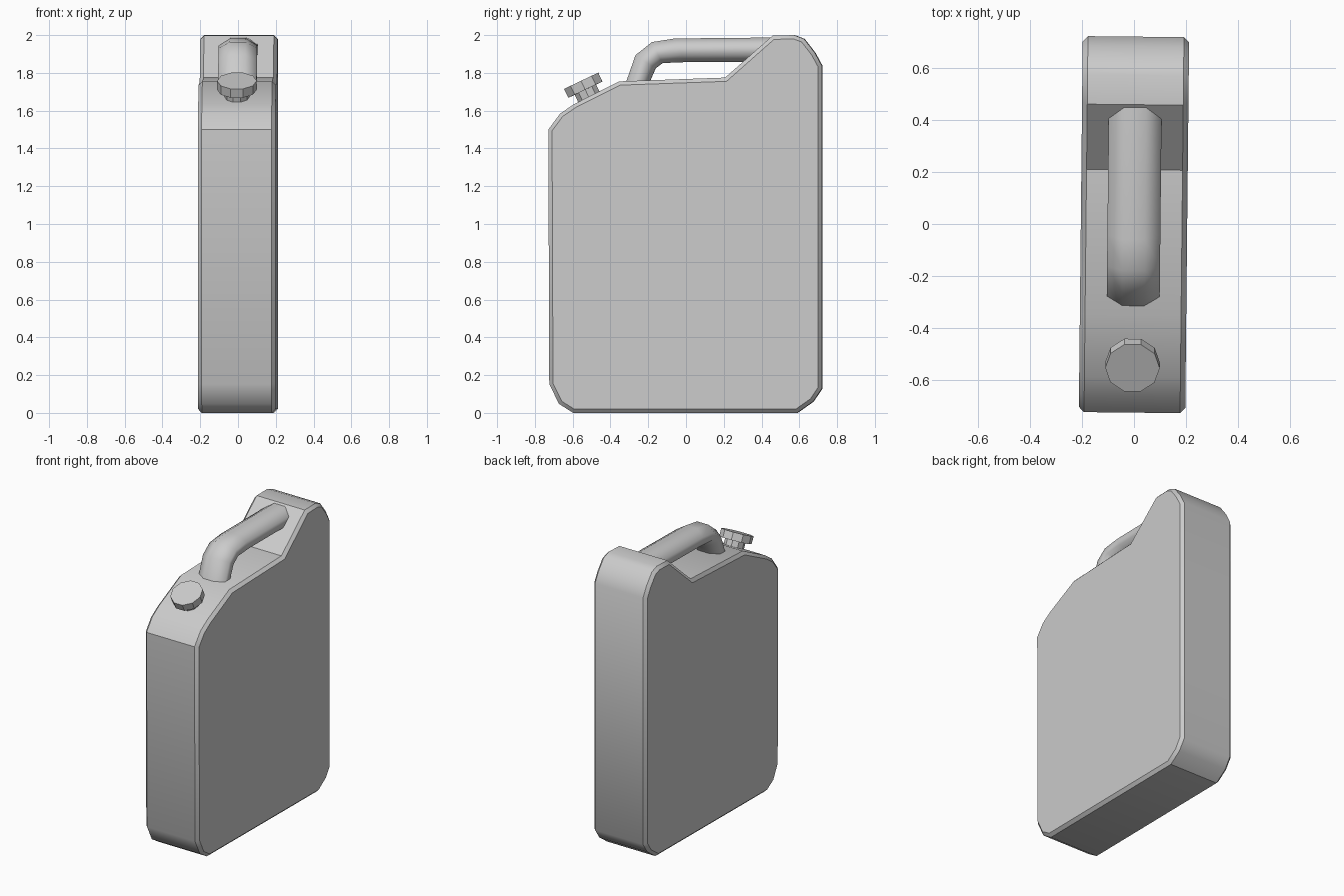
import bpy, bmesh, math
from mathutils import Vector, Matrix

if "Cube" in bpy.data.objects:
    bpy.data.objects.remove(bpy.data.objects["Cube"])

YAW = Matrix.Rotation(math.radians(-0.6), 4, 'Z')  # the can stands very slightly turned


def finish(bm, name, angle):
    bmesh.ops.recalc_face_normals(bm, faces=bm.faces)
    bm.transform(YAW)
    mesh = bpy.data.meshes.new(name)
    bm.to_mesh(mesh)
    bm.free()
    ob = bpy.data.objects.new(name, mesh)
    bpy.context.collection.objects.link(ob)
    bpy.ops.object.select_all(action='DESELECT')
    ob.select_set(True)
    bpy.context.view_layer.objects.active = ob
    bpy.ops.object.shade_smooth_by_angle(angle=math.radians(angle))
    return ob


# Can body: side profile (y, z) extruded across x, with chamfered side rims
HALF = 0.205
profile = [(-0.727, 1.50), (-0.664, 1.585), (-0.59, 1.635), (-0.352, 1.755),
           (0.209, 1.775), (0.46, 1.997), (0.574, 2.0), (0.627, 1.98),
           (0.685, 1.905), (0.722, 1.836), (0.722, 0.13), (0.675, 0.06),
           (0.59, 0.0), (-0.595, 0.0), (-0.67, 0.047), (-0.722, 0.152)]
bm = bmesh.new()
left = bm.faces.new([bm.verts.new((-HALF, y, z)) for y, z in profile])
ext = bmesh.ops.extrude_face_region(bm, geom=[left], use_keep_orig=True)
bmesh.ops.translate(bm, vec=(2 * HALF, 0, 0),
                    verts=[v for v in ext['geom'] if isinstance(v, bmesh.types.BMVert)])
bmesh.ops.recalc_face_normals(bm, faces=bm.faces)
rims = [e for e in bm.edges if abs(e.verts[0].co.x - e.verts[1].co.x) < 1e-5]
bmesh.ops.bevel(bm, geom=rims, offset=0.02, segments=1, profile=0.5, affect='EDGES')
finish(bm, "can_body", 35)

# Handle: flattened octagonal tube, each ring set by its outer and inner (y, z)
rings = [((-0.335, 1.70), (-0.215, 1.70)), ((-0.267, 1.894), (-0.16, 1.825)),
         ((-0.18, 1.963), (-0.124, 1.852)), ((-0.06, 1.982), (0.0, 1.857)),
         ((0.54, 1.988), (0.54, 1.858))]
bm = bmesh.new()
loops = []
for o, i in rings:
    o, i = Vector((0, *o)), Vector((0, *i))
    mid, half = (o + i) / 2, (o - i) / 2
    loop = []
    for k in range(8):
        a = math.radians(22.5 + 45 * k)
        s = 1 / math.cos(math.radians(22.5))
        loop.append(bm.verts.new(mid + half * (s * math.sin(a))
                                 + Vector((0.102 * s * math.cos(a), 0, 0))))
    loops.append(loop)
for a, b in zip(loops, loops[1:]):
    for k in range(8):
        n = (k + 1) % 8
        bm.faces.new((a[k], a[n], b[n], b[k]))
bm.faces.new(loops[0])
bm.faces.new(loops[-1])
finish(bm, "handle", 60)

# Spout neck and cap: ten-sided cylinders standing square to the sloped shoulder
TILT = Matrix.Rotation(math.radians(25.5), 4, 'X')
TOP = Matrix.Translation((0, -0.555, 1.758))


def disc(name, radius, low, high):
    bm = bmesh.new()
    place = (TOP @ TILT @ Matrix.Translation((0, 0, (low + high) / 2)))
    bmesh.ops.create_cone(bm, cap_ends=True, segments=10, radius1=radius,
                          radius2=radius, depth=high - low, matrix=place @
                          Matrix.Rotation(math.radians(0), 4, 'Z'))
    # turn so that a flat side faces the front
    inv = place.inverted()
    vs = [inv @ v.co for v in bm.verts]
    off = math.atan2(vs[0].y, vs[0].x)
    bm.transform(place @ Matrix.Rotation(-off, 4, 'Z') @ inv)
    return finish(bm, name, 30)


disc("spout_neck", 0.066, -0.13, -0.04)
disc("spout_cap", 0.105, -0.052, 0.0)
